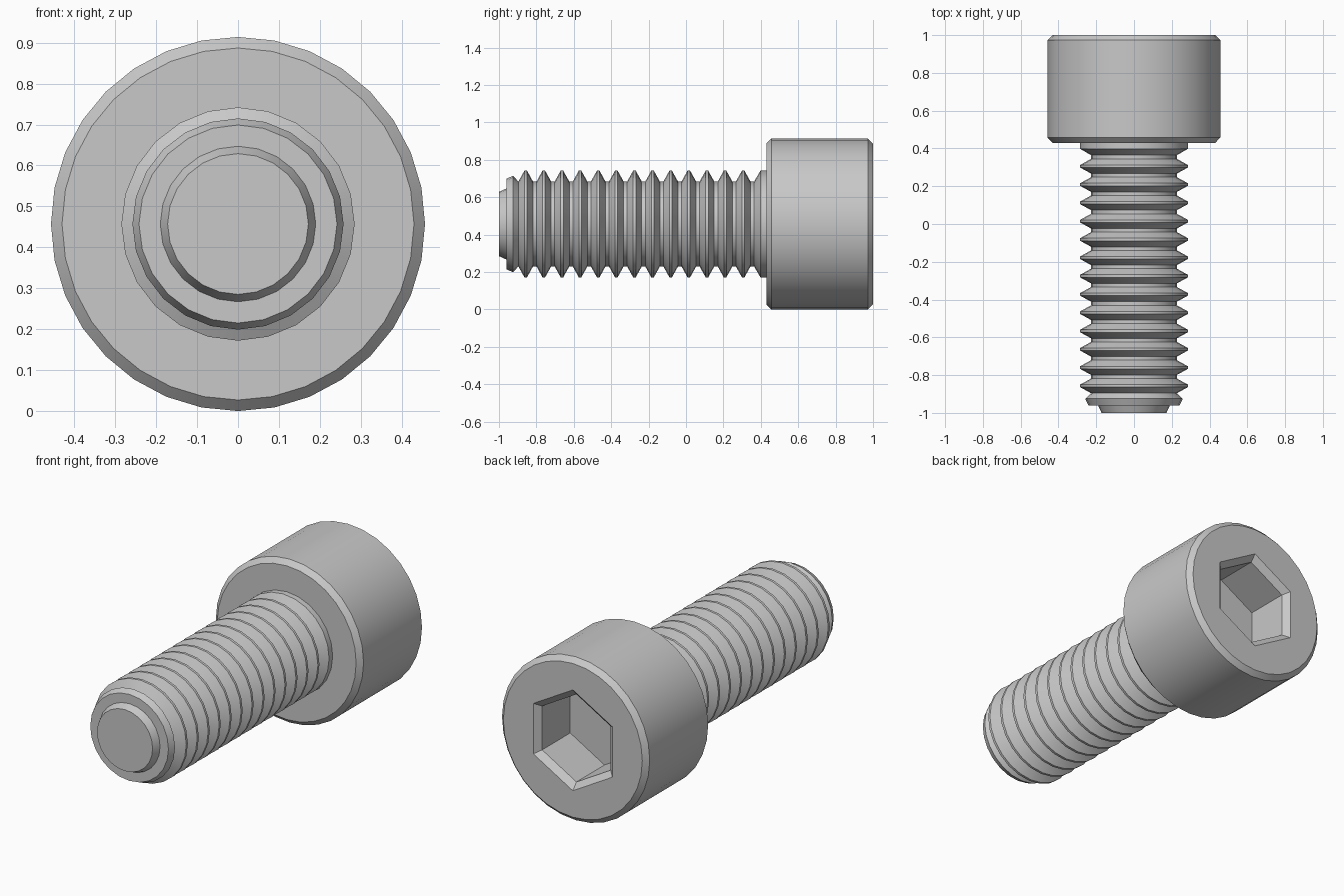
import bpy
import bmesh
from math import sin, cos, pi

cube = bpy.data.objects.get("Cube")
if cube:
    bpy.data.objects.remove(cube, do_unlink=True)

AXIS_Z = 0.457      # height of the screw axis
HEAD_R = 0.457

steel = bpy.data.materials.new("grey steel")
steel.use_nodes = True
grey = (0.58, 0.58, 0.58, 1)
steel.diffuse_color = grey
steel.node_tree.nodes["Principled BSDF"].inputs["Base Color"].default_value = grey


def ring(bm, y, radius, sides):
    """Circle of vertices around the screw axis, one vertex at the top."""
    angles = [2 * pi * i / sides for i in range(sides)]
    return [bm.verts.new((radius * sin(a), y, AXIS_Z + radius * cos(a))) for a in angles]


def loft(bm, profile, sides):
    """Skin a list of (y, radius) stations and return the rings."""
    rings = [ring(bm, y, r, sides) for y, r in profile]
    for a, b in zip(rings, rings[1:]):
        for i in range(sides):
            j = (i + 1) % sides
            bm.faces.new((a[i], a[j], b[j], b[i]))
    return rings


def loop_edges(bm, verts):
    return [bm.edges.get((verts[i - 1], verts[i])) for i in range(len(verts))]


def finish(bm, name):
    bmesh.ops.recalc_face_normals(bm, faces=bm.faces)
    mesh = bpy.data.meshes.new(name)
    bm.to_mesh(mesh)
    bm.free()
    mesh.materials.append(steel)
    obj = bpy.data.objects.new(name, mesh)
    bpy.context.collection.objects.link(obj)
    bpy.ops.object.select_all(action="DESELECT")
    obj.select_set(True)
    bpy.context.view_layer.objects.active = obj
    bpy.ops.object.shade_smooth_by_angle(angle=pi / 6)
    return obj


# Cylindrical head with chamfered rims and a hexagonal socket
bm = bmesh.new()
chamfer = 0.027
body = loft(bm, [(0.43, HEAD_R - chamfer), (0.43 + chamfer, HEAD_R),
                 (1 - chamfer, HEAD_R), (1, HEAD_R - chamfer)], 32)
bm.faces.new(body[0])
socket = loft(bm, [(1, 0.282), (0.968, 0.245), (0.72, 0.245)], 6)
bm.faces.new(socket[-1])
bmesh.ops.triangle_fill(bm, use_beauty=True, normal=(0, 1, 0),
                        edges=loop_edges(bm, body[-1]) + loop_edges(bm, socket[0]))
finish(bm, "socket_head")

# Threaded shank: pilot tip, lead-in collar, then repeated ridges
crest, root, pitch = 0.285, 0.227, 0.0969
profile = [(-1, 0.172), (-0.96, 0.19), (-0.96, 0.242), (-0.925, 0.258)]
for i in range(13):
    y = -0.857 + i * pitch
    profile += [(y - 0.039, root), (y - 0.007, crest),
                (y + 0.007, crest), (y + 0.039, root)]
profile += [(0.364, root), (0.398, crest), (0.44, crest)]
bm = bmesh.new()
rings = loft(bm, profile, 24)
bm.faces.new(rings[0])
bm.faces.new(rings[-1])
finish(bm, "threaded_shank")
